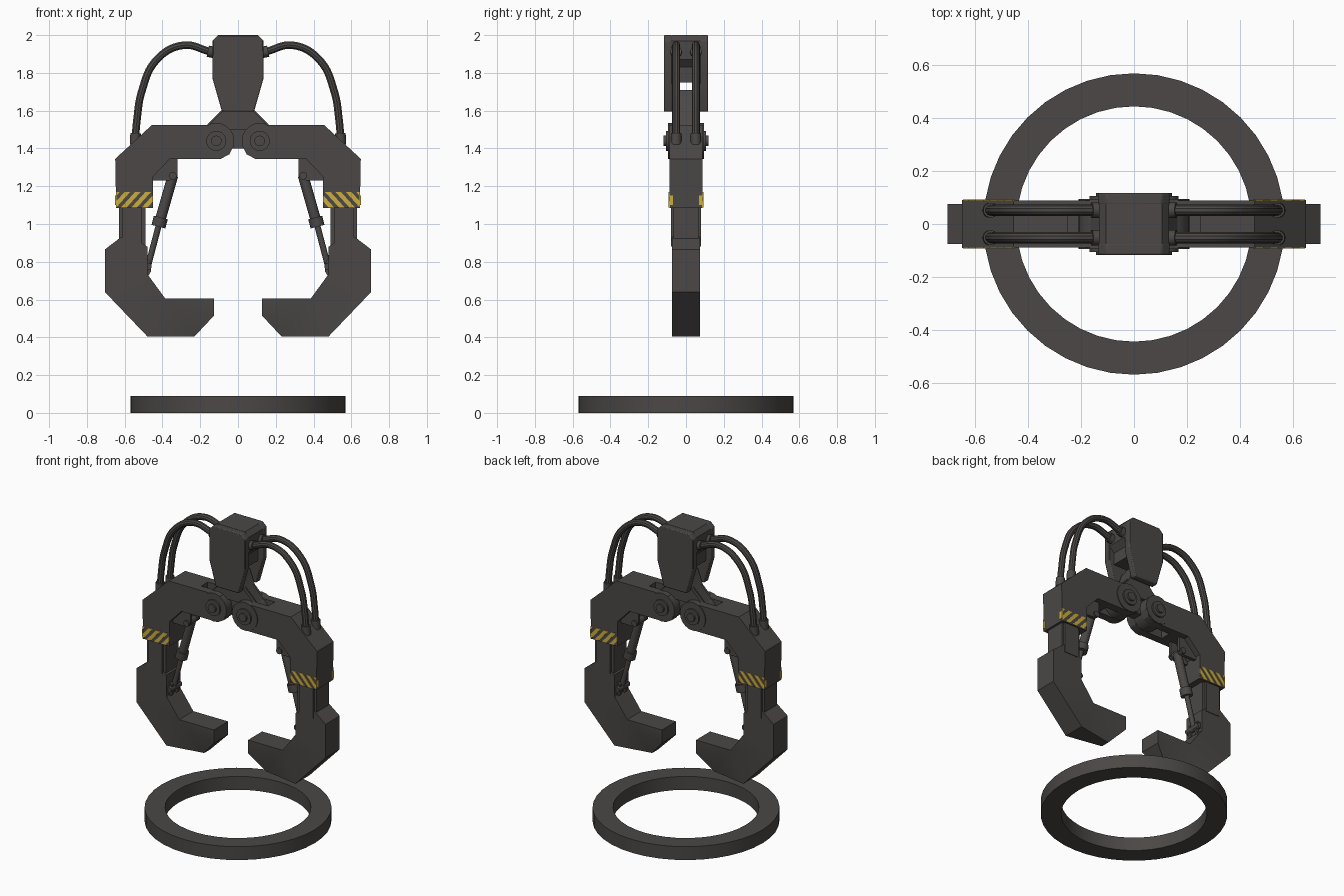
import bpy, bmesh
from math import pi
from mathutils import Vector, Matrix

cube = bpy.data.objects.get("Cube")
if cube:
    bpy.data.objects.remove(cube, do_unlink=True)


def material(name, rgb):
    m = bpy.data.materials.new(name)
    m.use_nodes = True
    m.diffuse_color = (*rgb, 1)
    m.node_tree.nodes["Principled BSDF"].inputs["Base Color"].default_value = (*rgb, 1)
    return m


STEEL = material("dark steel", (0.07, 0.064, 0.061))
YELLOW = material("warning yellow", (0.6, 0.42, 0.05))
made = []


def finish(bm, name, mirror="", mat=STEEL, bevel=0):
    """Turn a bmesh into an object, mirrored over the given axes."""
    bmesh.ops.recalc_face_normals(bm, faces=bm.faces)
    me = bpy.data.meshes.new(name)
    bm.to_mesh(me)
    bm.free()
    me.materials.append(mat)
    ob = bpy.data.objects.new(name, me)
    bpy.context.collection.objects.link(ob)
    if bevel:
        b = ob.modifiers.new("bevel", "BEVEL")
        b.width, b.segments = bevel, 2
    if mirror:
        mod = ob.modifiers.new("mirror", "MIRROR")
        mod.use_axis = ["x" in mirror, "y" in mirror, False]
        mod.use_mirror_merge = False
    made.append(ob)
    return ob


def add_prism(bm, pts, y0, y1):
    """Extrude an x-z outline from y0 to y1."""
    face = bm.faces.new([bm.verts.new((x, y0, z)) for x, z in pts])
    geo = bmesh.ops.extrude_face_region(bm, geom=[face])["geom"]
    bmesh.ops.translate(bm, vec=(0, y1 - y0, 0),
                        verts=[g for g in geo if isinstance(g, bmesh.types.BMVert)])


def prism(name, pts, y0, y1, **kw):
    bm = bmesh.new()
    add_prism(bm, pts, y0, y1)
    return finish(bm, name, **kw)


def rods(name, parts, mirror="x"):
    """Round bars, each given as start, end, radius."""
    bm = bmesh.new()
    for a, b, r in parts:
        a, b = Vector(a), Vector(b)
        d = b - a
        m = Matrix.Translation((a + b) / 2) @ d.to_track_quat("Z", "Y").to_matrix().to_4x4()
        bmesh.ops.create_cone(bm, cap_ends=True, segments=20, radius1=r, radius2=r,
                              depth=d.length, matrix=m)
    return finish(bm, name, mirror)


def sym(half):
    """Complete an outline given only on its +x side, top to bottom."""
    return half + [(-x, z) for x, z in reversed(half)]


def rect(x0, x1, z0, z1):
    return [(x0, z0), (x1, z0), (x1, z1), (x0, z1)]


# base ring: rectangular section spun round z
bm = bmesh.new()
section = [bm.verts.new((r, 0, z)) for r, z in rect(0.445, 0.57, 0, 0.09)]
edges = [bm.edges.new((section[i], section[(i + 1) % 4])) for i in range(4)]
bmesh.ops.spin(bm, geom=section + edges, cent=(0, 0, 0), axis=(0, 0, 1),
               angle=2 * pi, steps=40)
bmesh.ops.remove_doubles(bm, verts=bm.verts, dist=0.0005)
finish(bm, "base_ring")

# head: two cheek plates around a core
prism("head_plate", sym([(0.105, 2), (0.135, 1.97), (0.135, 1.77), (0.085, 1.595)]),
      0.072, 0.117, mirror="y", bevel=0.006)
prism("head_cap", sym([(0.105, 2), (0.133, 1.97), (0.133, 1.87), (0.1, 1.83), (0.1, 1.75)]),
      -0.075, 0.075)

# yoke that carries both arms
prism("yoke", sym([(0.04, 1.71), (0.07, 1.62), (0.16, 1.53), (0.19, 1.46),
                   (0.15, 1.38), (0.05, 1.4)]), -0.034, 0.034)
prism("yoke_collar", sym([(0.05, 1.69), (0.085, 1.595), (0.15, 1.53), (0.08, 1.5)]),
      -0.055, 0.055)
rods("yoke_pin", [((0, -0.1, 1.65), (0, 0.1, 1.65), 0.035)], "")

# upper arms: forked cheeks with a filled core
elbow = [(0.455, 1.525), (0.65, 1.345), (0.645, 1.085), (0.45, 1.085),
         (0.45, 1.25), (0.36, 1.345)]
prism("arm_fork", elbow + [(0.09, 1.345), (0.045, 1.37), (0.022, 1.415),
                           (0.03, 1.48), (0.07, 1.525)], 0.035, 0.088, mirror="xy")
prism("arm_core", elbow + [(0.25, 1.345), (0.25, 1.525)], -0.035, 0.035, mirror="x")

# pivot bolts
rods("pivot_bolt", [((0.115, -s, 1.44), (0.115, s, 1.44), r)
                    for s, r in ((0.094, 0.095), (0.105, 0.053), (0.118, 0.028))])

# forearms with raised side panels
prism("forearm", rect(0.49, 0.63, 0.8, 1.1), -0.066, 0.066, mirror="x")
prism("forearm_panel", rect(0.51, 0.615, 0.88, 1.1), -0.079, 0.079, mirror="x")

# claws, with the underside of the tip pinched
bm = bmesh.new()
add_prism(bm, [(0.62, 0.93), (0.705, 0.865), (0.705, 0.64), (0.48, 0.405), (0.23, 0.405),
               (0.127, 0.515), (0.127, 0.605), (0.385, 0.605), (0.48, 0.735), (0.48, 0.88),
               (0.51, 0.9)], -0.075, 0.075)
for v in bm.verts:
    if v.co.x < 0.3 and v.co.z < 0.45:
        v.co.y *= 0.4
bmesh.ops.triangulate(bm, faces=[f for f in bm.faces if len(f.verts) > 4 or
                                 f.calc_center_median().z < 0.5])
finish(bm, "claw", "x")

# hydraulic rams and their lugs
prism("upper_lug", [(0.32, 1.36), (0.32, 1.25), (0.36, 1.23), (0.46, 1.23), (0.46, 1.36)],
      0.03, 0.05, mirror="xy")
prism("lower_lug", [(0.5, 0.84), (0.465, 0.8), (0.46, 0.75), (0.49, 0.7)],
      0.02, 0.04, mirror="xy")
top, mid, low = Vector((0.345, 0, 1.255)), Vector((0.415, 0, 1.01)), Vector((0.477, 0, 0.775))
step = (low - mid).normalized() * 0.025
rods("hydraulic_ram", [(top, mid, 0.028), (mid - step, mid + step, 0.038), (mid, low, 0.016)])
rods("ram_pin", [((p.x, -0.06, p.z), (p.x, 0.06, p.z), 0.02) for p in (top, low)])

# hoses from the head to the arms
curve = bpy.data.curves.new("hose", "CURVE")
curve.dimensions = "3D"
curve.bevel_depth, curve.bevel_resolution, curve.resolution_u = 0.021, 3, 8
curve.use_fill_caps = True
path = [(0.09, 1.9), (0.14, 1.91), (0.29, 1.946), (0.43, 1.87), (0.51, 1.7), (0.535, 1.55),
        (0.545, 1.43)]
spline = curve.splines.new("BEZIER")
spline.bezier_points.add(len(path) - 1)
for p, (x, z) in zip(spline.bezier_points, path):
    p.co = (x, 0.052, z)
    p.handle_left_type = p.handle_right_type = "AUTO"
curve.materials.append(STEEL)
hose = bpy.data.objects.new("hose", curve)
bpy.context.collection.objects.link(hose)
mod = hose.modifiers.new("mirror", "MIRROR")
mod.use_axis = [True, True, False]
mod.use_mirror_merge = False
bpy.ops.object.select_all(action="DESELECT")
hose.select_set(True)
bpy.context.view_layer.objects.active = hose
bpy.ops.object.convert(target="MESH")
made.append(bpy.context.view_layer.objects.active)
rods("hose_fitting", [((0.09, 0.052, 1.9), (0.16, 0.052, 1.915), 0.03),
                      ((0.545, 0.052, 1.42), (0.542, 0.052, 1.48), 0.028)], "xy")

# warning stripes: slanted bars trimmed to the band, on both arm faces
bm = bmesh.new()
for k in range(6):
    x = 0.425 + k * 0.055
    add_prism(bm, [(x, 1.087), (x + 0.03, 1.087), (x - 0.045, 1.17), (x - 0.075, 1.17)],
              0.086, 0.092)
for x, n in ((0.45, -1), (0.646, 1)):
    cut = bmesh.ops.bisect_plane(bm, geom=bm.verts[:] + bm.edges[:] + bm.faces[:],
                                 plane_co=(x, 0, 0), plane_no=(n, 0, 0), clear_outer=True)
    bmesh.ops.holes_fill(bm, edges=[e for e in cut["geom_cut"]
                                    if isinstance(e, bmesh.types.BMEdge)])
finish(bm, "warning_stripes", "xy", YELLOW)
prism("stripe_wrap", [(0.643, 1.1), (0.65, 1.1), (0.65, 1.15), (0.643, 1.15)],
      0.07, 0.091, mirror="xy", mat=YELLOW)

# smooth round parts, keep hard edges
for ob in made:
    ob.select_set(True)
bpy.context.view_layer.objects.active = made[0]
bpy.ops.object.shade_smooth_by_angle(angle=pi / 6)
